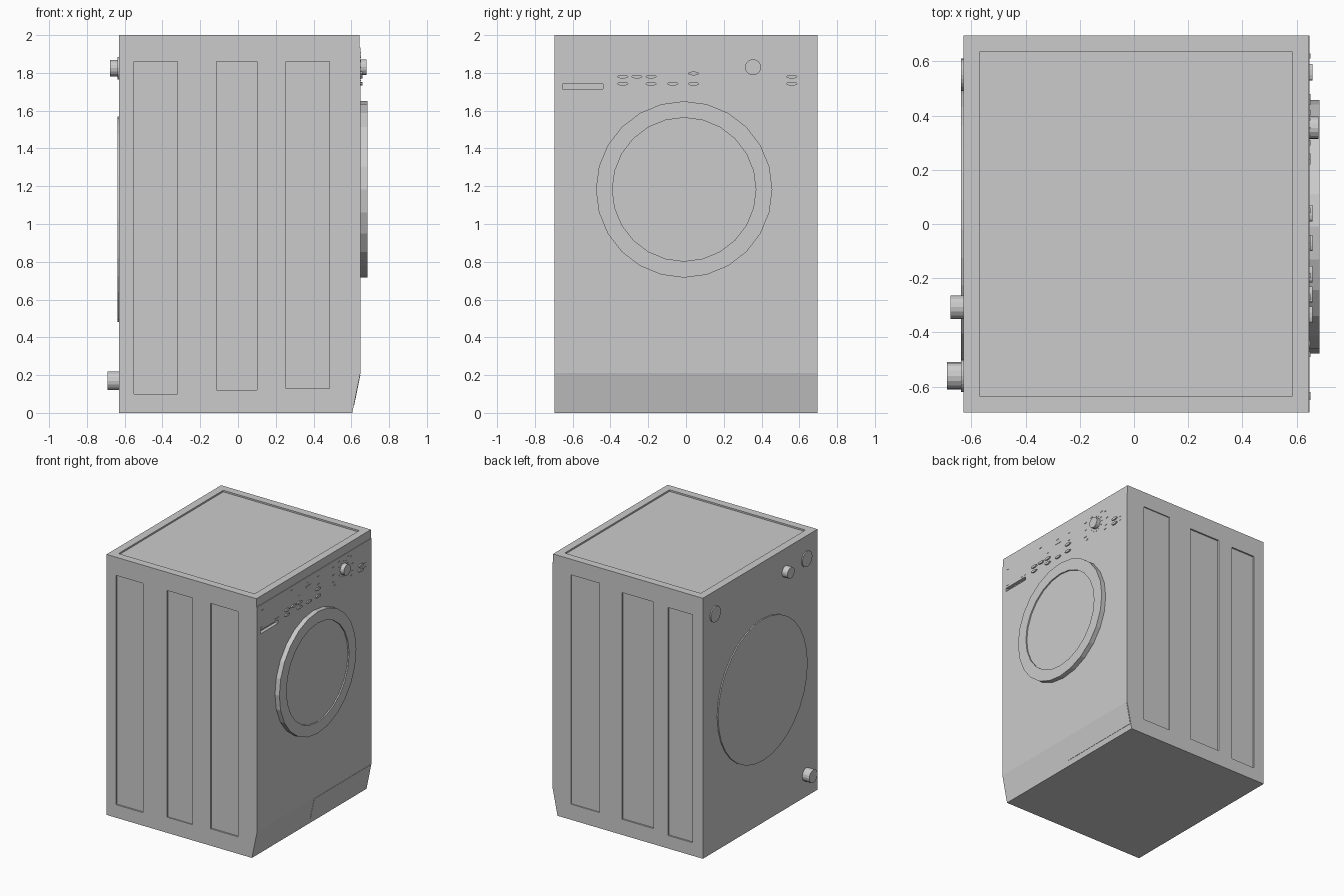
import bpy, bmesh, math
from mathutils import Matrix, Vector

if "Cube" in bpy.data.objects:
    bpy.data.objects.remove(bpy.data.objects["Cube"])

grey = bpy.data.materials.new("appliance grey")
grey.use_nodes = True
grey.diffuse_color = (0.6, 0.6, 0.6, 1)
grey.node_tree.nodes["Principled BSDF"].inputs["Base Color"].default_value = grey.diffuse_color

FRONT, BACK, SIDE, TOP = 0.648, -0.63, 0.695, 2.0


def finish(name, bm):
    bmesh.ops.recalc_face_normals(bm, faces=bm.faces)
    mesh = bpy.data.meshes.new(name)
    bm.to_mesh(mesh)
    bm.free()
    mesh.materials.append(grey)
    ob = bpy.data.objects.new(name, mesh)
    bpy.context.collection.objects.link(ob)
    return ob


def prism(name, points, direction):
    """Extrude a flat outline along a direction."""
    bm = bmesh.new()
    face = bm.faces.new([bm.verts.new(p) for p in points])
    new = bmesh.ops.extrude_face_region(bm, geom=[face])["geom"]
    verts = [v for v in new if isinstance(v, bmesh.types.BMVert)]
    bmesh.ops.translate(bm, verts=verts, vec=Vector(direction))
    return finish(name, bm)


def box(name, lo, hi):
    (x0, y0, z0), (x1, y1, z1) = lo, hi
    outline = [(x0, y0, z0), (x1, y0, z0), (x1, y1, z0), (x0, y1, z0)]
    return prism(name, outline, (0, 0, z1 - z0))


def disc(name, x0, x1, y, z, ry, rz=None, sides=24):
    """Cylinder lying along x, optionally elliptical."""
    rz = rz or ry
    ring = [(x0, y + ry * math.cos(math.tau * i / sides), z + rz * math.sin(math.tau * i / sides))
            for i in range(sides)]
    return prism(name, ring, (x1 - x0, 0, 0))


def cut(ob, cutter):
    mod = ob.modifiers.new("cut", "BOOLEAN")
    mod.operation, mod.solver, mod.object = "DIFFERENCE", "EXACT", cutter
    cutter.hide_render = True
    bpy.context.view_layer.objects.active = ob
    bpy.ops.object.modifier_apply(modifier=mod.name)
    bpy.data.objects.remove(cutter)


# Cabinet: side profile with a sloping toe and a slight step under the lid
profile = [(BACK, 0), (0.605, 0), (FRONT, 0.21), (FRONT, 1.935), (0.643, 1.935),
           (0.643, TOP), (BACK, TOP)]
cabinet = prism("cabinet", [(x, -SIDE, z) for x, z in profile], (0, 2 * SIDE, 0))

# Recessed lid
cut(cabinet, box("lid_cutter", (BACK + 0.06, -SIDE + 0.06, TOP - 0.012),
                 (0.585, SIDE - 0.06, TOP + 0.1)))

# Pressed side panels: side, x range, bottom, top, depth
for side, x0, x1, z0, z1, depth in [
        (-1, -0.55, -0.32, 0.10, 1.86, 0.012),
        (-1, -0.115, 0.10, 0.12, 1.86, 0.008),
        (-1, 0.255, 0.485, 0.13, 1.86, 0.012),
        (1, -0.54, -0.335, 0.10, 1.85, 0.012),
        (1, -0.21, 0.055, 0.12, 1.86, 0.012),
        (1, 0.25, 0.49, 0.12, 1.88, 0.008)]:
    ys = sorted((side * (SIDE - depth), side * (SIDE + 0.1)))
    cut(cabinet, box("panel_cutter", (x0, ys[0], z0), (x1, ys[1], z1)))

# Detergent drawer grip
cut(cabinet, box("grip_cutter", (FRONT - 0.025, -0.655, 1.715), (FRONT + 0.1, -0.44, 1.742)))

# Round door with a shallow dished centre
door = disc("door", FRONT - 0.01, 0.685, -0.01, 1.183, 0.467)
cut(door, disc("dish_cutter", 0.675, 0.8, -0.01, 1.183, 0.38))

# Programme knob with its ring of marks
KY, KZ = 0.355, 1.83
disc("knob", FRONT - 0.01, 0.68, KY, KZ, 0.042, sides=16)


def mark(y, z, w=0.012, h=0.006):
    box("mark", (FRONT - 0.002, y - w / 2, z - h / 2), (FRONT + 0.003, y + w / 2, z + h / 2))


for i in range(12):
    a = math.tau * i / 12
    mark(KY + 0.06 * math.cos(a), KZ + 0.06 * math.sin(a), 0.007)

# Oval push buttons
for z, row in [(1.78, (-0.335, -0.26, -0.185, 0.56)), (1.797, (0.04,)),
               (1.742, (-0.335, -0.185, -0.07, 0.04, 0.56))]:
    for y in row:
        disc("button", FRONT - 0.01, 0.658, y, z, 0.03, 0.01, sides=10)

# Display and printed marks
mark(-0.07, 1.862, 0.06, 0.012)
for z, row in [(1.89, (-0.63, -0.08, 0.05, 0.23, 0.45)), (1.76, (-0.64, -0.48, -0.44)),
               (1.83, (-0.19, 0.05, 0.23, 0.47)), (1.775, (0.23, 0.46, 0.62)),
               (1.745, (0.25, 0.45, 0.62)), (1.905, (-0.27, 0.3, 0.41))]:
    for y in row:
        mark(y, z, 0.02)

# Service flap lying on the sloping toe
slope = [(0.605 + 0.043 * z / 0.21, z) for z in (0.04, 0.2)]
prism("service_flap", [(x, y, z) for (x, z), y in
                       zip(slope + slope[::-1], (0.0, 0.0, 0.69, 0.69))], (0.002, 0, 0))

# Rear cover, blanking caps and hose connections
disc("rear_cover", BACK + 0.01, BACK - 0.009, -0.02, 1.025, 0.543, sides=32)
for y in (0.55, -0.56):
    disc("rear_cap", BACK + 0.01, BACK - 0.009, y, 1.825, 0.06)
disc("water_inlet", BACK + 0.01, -0.677, -0.307, 1.825, 0.043, sides=16)
disc("drain_outlet", BACK + 0.01, -0.69, -0.56, 0.17, 0.05, sides=16)
